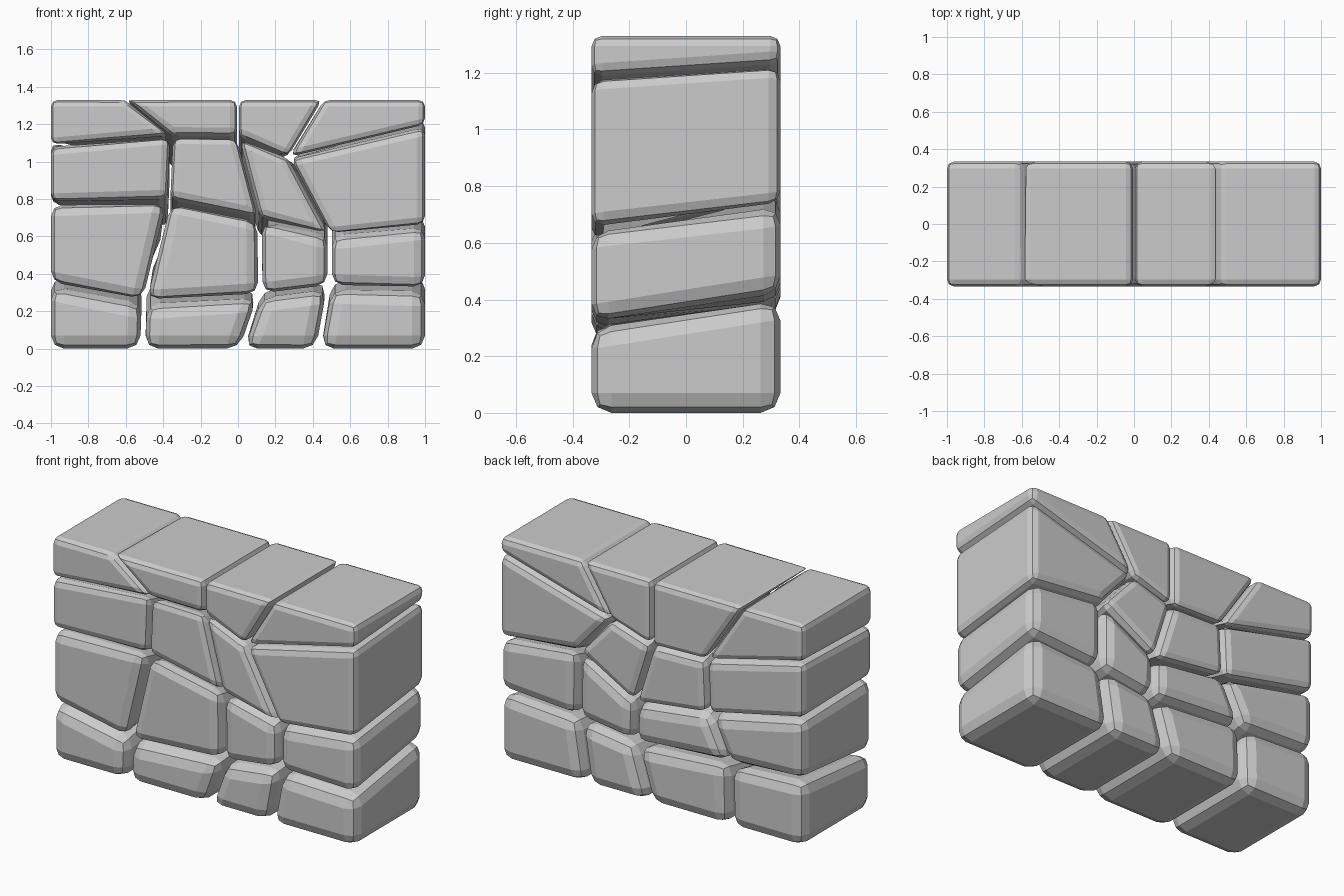
import bpy, bmesh
from mathutils import Vector

if "Cube" in bpy.data.objects:
    bpy.data.objects.remove(bpy.data.objects["Cube"])

# Joint lattice: x positions are shared, heights differ on front and back
X = [[-1, -.51, .02, .43, 1],
     [-1, -.50, .12, .49, 1],
     [-1, -.37, .115, .49, 1],
     [-1, -.355, 0, .27, 1],
     [-1, -.60, 0, .455, 1]]
Z_FRONT = [[0] * 5,
           [.34, .24, .28, .325, .31],
           [.78, .80, .70, .60, .655],
           [1.085, 1.145, 1.14, 1.02, 1.19],
           [1.33] * 5]
Z_BACK = [[0] * 5,
          [.40, .38, .33, .38, .415],
          [.77, .63, .57, .79, .73],
          [1.11, .95, .94, 1.03, 1.235],
          [1.33] * 5]
HALF_DEPTH = .333
GAP = [.014, .012, .008, .006]      # half joint width per course
BEVEL = [.07, .06, .042, .036]      # edge rounding per course


def stone(row, col):
    bm = bmesh.new()
    rings = []
    for y, Z in ((-HALF_DEPTH, Z_FRONT), (HALF_DEPTH, Z_BACK)):
        ring = []
        for dr, dc in ((0, 0), (0, 1), (1, 1), (1, 0)):
            def node(r, c):
                return Vector((X[r][c], y, Z[r][c]))
            r, c = row + dr, col + dc
            p = node(r, c)
            q = p.copy()
            # pull the corner back from inner joints only
            if 0 < c < 4:
                q += (node(r, col + 1 - dc) - p).normalized() * GAP[row]
            if 0 < r < 4:
                q += (node(row + 1 - dr, c) - p).normalized() * GAP[row]
            ring.append(bm.verts.new(q))
        rings.append(ring)
    f, b = rings
    bm.faces.new(f)
    bm.faces.new(b[::-1])
    for i in range(4):
        j = (i + 1) % 4
        bm.faces.new((f[j], f[i], b[i], b[j]))
    bmesh.ops.recalc_face_normals(bm, faces=bm.faces)
    bmesh.ops.bevel(bm, geom=bm.edges[:], offset=BEVEL[row], segments=2,
                    profile=.5, affect='EDGES', clamp_overlap=True)
    name = f"stone_course{row + 1}_{col + 1}"
    mesh = bpy.data.meshes.new(name)
    bm.to_mesh(mesh)
    bm.free()
    bpy.context.collection.objects.link(bpy.data.objects.new(name, mesh))


# Four courses of four stones
for row in range(4):
    for col in range(4):
        stone(row, col)
